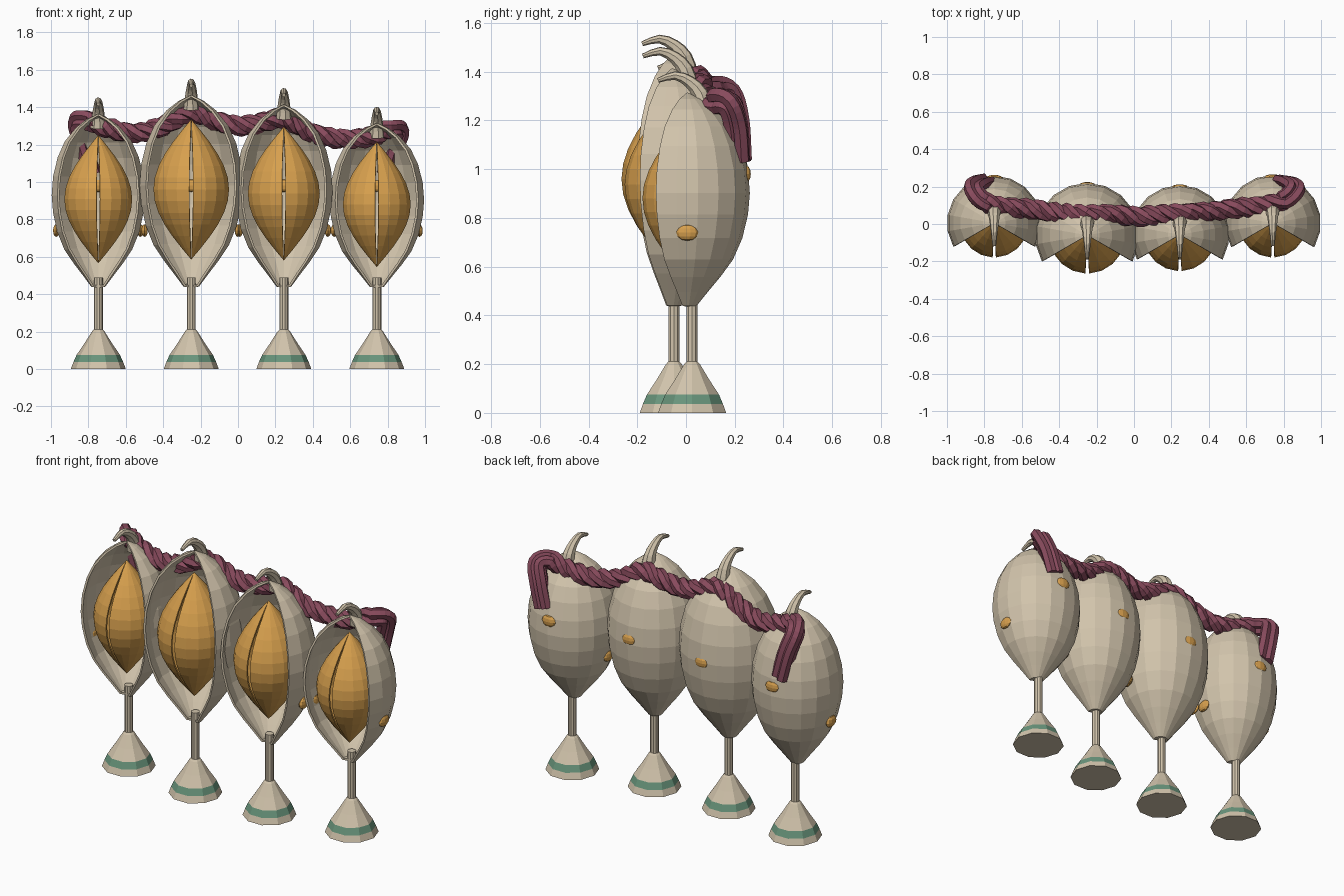
import bpy
import bmesh
from math import sin, cos, pi, radians, tau
from mathutils import Vector

default_cube = bpy.data.objects.get("Cube")
if default_cube:
    bpy.data.objects.remove(default_cube, do_unlink=True)


def make_material(name, red, green, blue):
    material = bpy.data.materials.new(name)
    material.use_nodes = True
    colour = (red, green, blue, 1)
    material.diffuse_color = colour
    material.node_tree.nodes["Principled BSDF"].inputs["Base Color"].default_value = colour
    return material


husk = make_material("pale husk", .64, .55, .41)
amber = make_material("amber kernel", .68, .35, .075)
plum = make_material("plum rope", .25, .07, .11)
sage = make_material("sage band", .14, .30, .20)


def finish(name, bm, materials, location=(0, 0, 0), thickness=0):
    bmesh.ops.remove_doubles(bm, verts=bm.verts, dist=.0001)
    mesh = bpy.data.meshes.new(name)
    bm.to_mesh(mesh)
    bm.free()
    for material in materials:
        mesh.materials.append(material)
    item = bpy.data.objects.new(name, mesh)
    item.location = location
    bpy.context.collection.objects.link(item)
    if thickness:
        solid = item.modifiers.new("wall thickness", 'SOLIDIFY')
        solid.thickness = thickness
        solid.offset = -1
    return item


def skin(bm, rings, closed):
    """Bridge neighbouring rings of points with quads."""
    rows = [[bm.verts.new(point) for point in ring] for ring in rings]
    for low, high in zip(rows, rows[1:]):
        count = len(low)
        for i in range(count if closed else count - 1):
            k = (i + 1) % count
            bm.faces.new((low[i], low[k], high[k], high[i]))
    return rows


def lathe(bm, profile, start=0, end=360, segments=10):
    """Sweep (radius, height) pairs around the z axis between two angles."""
    closed = end - start == 360
    steps = segments if closed else segments + 1
    angles = [radians(start + (end - start) * i / segments) for i in range(steps)]
    skin(bm, [[(r * cos(a), r * sin(a), z) for a in angles] for r, z in profile], closed)


def tube(name, path, radii, sides, material, location=(0, 0, 0)):
    """Capped tube along a path, using a transported frame."""
    bm = bmesh.new()
    rings = []
    for centre, (normal, binormal), radius in zip(path, frames(path), radii):
        rings.append([centre + radius * (cos(tau * i / sides) * normal
                                         + sin(tau * i / sides) * binormal)
                      for i in range(sides)])
    rows = skin(bm, rings, True)
    bm.faces.new(rows[0][::-1])
    bm.faces.new(rows[-1])
    return finish(name, bm, [material], location)


def frames(path):
    """Normal and binormal at every path point without sudden spin."""
    result = []
    normal = Vector((1, .2, .1))
    for i in range(len(path)):
        tangent = (path[min(i + 1, len(path) - 1)] - path[max(i - 1, 0)]).normalized()
        normal = (normal - tangent * normal.dot(tangent)).normalized()
        result.append((normal, tangent.cross(normal)))
    return result


def smooth_path(points, steps):
    """Catmull-Rom samples through the control points."""
    points = [Vector(p) for p in points]
    points = [2 * points[0] - points[1]] + points + [2 * points[-1] - points[-2]]
    result = []
    for a, b, c, d in zip(points, points[1:], points[2:], points[3:]):
        for i in range(steps):
            t = i / steps
            result.append(.5 * (2 * b + (c - a) * t + (2 * a - 5 * b + 4 * c - d) * t * t
                                + (3 * b - a - 3 * c + d) * t ** 3))
    return result + [points[-2]]


# Outline of a husk as (share of radius, share of height)
husk_outline = [(0, 0), (.15, .005), (.33, .07), (.53, .14), (.73, .22), (.88, .32),
                (.97, .43), (1, .53), (.97, .64), (.87, .75), (.72, .84), (.48, .92),
                (.24, .97), (0, 1)]
husk_floor = .435


def build_stand(label, x, y):
    profile = [(0, 0), (.147, 0), (.133, .037), (.116, .075), (.075, .135),
               (.034, .2), (.024, .21), (.024, .49), (0, .49)]
    bm = bmesh.new()
    lathe(bm, profile)
    for face in bm.faces:
        face.material_index = int(.037 < face.calc_center_median().z < .075)
    finish(label + "_stand", bm, [husk, sage], (x, y, 0))


def build_husk(label, x, y, radius, top):
    height = top - husk_floor
    bm = bmesh.new()
    lathe(bm, [(radius * r, husk_floor + height * h) for r, h in husk_outline],
          -30, 210, 12)
    finish(label + "_husk", bm, [husk], (x, y, 0), .012)


def build_kernel(label, x, y, radius, low, high):
    # Two hollow halves leave a narrow seam at the front and back
    rings = 12
    profile = [(radius * sin(pi * i / rings), low + (high - low) * i / rings)
               for i in range(rings + 1)]
    bm = bmesh.new()
    lathe(bm, profile, -87, 87, 9)
    lathe(bm, profile, 93, 267, 9)
    finish(label + "_kernel", bm, [amber], (x, y, 0), .008)


def build_horn(label, x, y, peak):
    path = smooth_path([(0, .07, -.16), (0, .052, -.09), (0, .01, -.042),
                        (0, -.05, -.016), (0, -.12, -.036)], 2)
    radii = [.042 - .032 * i / (len(path) - 1) for i in range(len(path))]
    tube(label + "_horn", path, radii, 8, husk, (x, y, peak))


def build_spots(label, x, y, radius):
    # Small lozenges sunk through the husk wall on both sides and the back
    for side, angle, z in (("left", 0, .74), ("back", 90, .98), ("right", 180, .74)):
        bm = bmesh.new()
        bmesh.ops.create_uvsphere(bm, u_segments=10, v_segments=6, radius=1)
        bmesh.ops.scale(bm, vec=(.018, .045, .034), verts=bm.verts)
        reach = radius * (.92 if z < .9 else .98) - .008
        turn = radians(angle)
        spot = finish(label + "_spot_" + side, bm, [amber],
                      (x + reach * cos(turn), y + reach * sin(turn), z))
        spot.rotation_euler.z = turn


# Columns: name, x, pod y, stand y, husk radius, horn peak, kernel radius, kernel ends
pods = [("far_right", -.747, .005, .025, .253, 1.45, .184, .565, 1.25),
        ("near_right", -.25, -.06, -.05, .28, 1.55, .205, .585, 1.335),
        ("near_left", .245, -.057, -.05, .265, 1.5, .195, .58, 1.295),
        ("far_left", .742, .005, .025, .257, 1.4, .184, .545, 1.215)]

for label, x, y, stand_y, radius, peak, kernel_radius, low, high in pods:
    build_stand(label, x, stand_y)
    build_husk(label, x, y, radius, peak - .085)
    build_kernel(label, x, y, kernel_radius, low, high)
    build_horn(label, x, y, peak)
    build_spots(label, x, y, radius)

# Twisted rope draped behind the horns, its ends hanging at the back
rope_points = [(-.79, .22, 1.04), (-.83, .21, 1.2), (-.86, .18, 1.31), (-.81, .12, 1.33),
               (-.7, .09, 1.29), (-.55, .08, 1.26), (-.4, .06, 1.3), (-.25, .05, 1.37),
               (-.1, .05, 1.32), (.02, .04, 1.3), (.14, .05, 1.32), (.25, .055, 1.34),
               (.4, .065, 1.26), (.55, .085, 1.23), (.7, .1, 1.24), (.81, .13, 1.28),
               (.86, .18, 1.27), (.83, .21, 1.18), (.79, .22, 1.04)]
rope = smooth_path(rope_points, 5)
rope_frames = frames(rope)
twist = [0]
for here, after in zip(rope, rope[1:]):
    twisting = abs(here.x) < .8 and here.y < .16
    twist.append(twist[-1] + (tau * (after - here).length / .23 if twisting else 0))

for strand in range(3):
    path = []
    for centre, (normal, binormal), angle in zip(rope, rope_frames, twist):
        phase = angle + tau * strand / 3
        path.append(centre + .028 * (cos(phase) * normal + sin(phase) * binormal))
    tube("rope_strand_" + str(strand + 1), path, [.031] * len(path), 6, plum)
